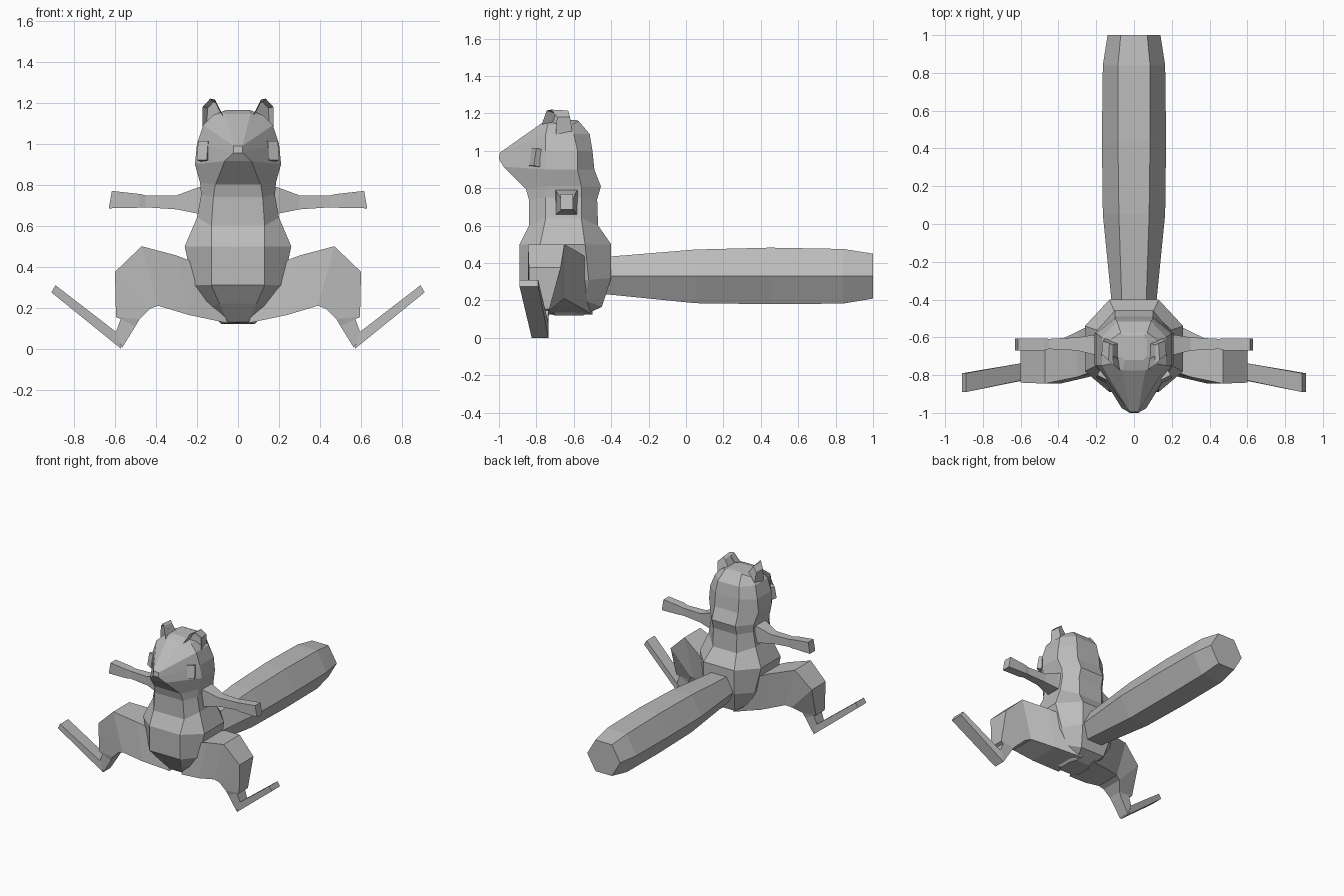
import bpy, bmesh, math
from mathutils import Vector, Matrix

grey = bpy.data.materials.new("fur grey")
grey.diffuse_color = (0.5, 0.5, 0.5, 1)


def finish(name, bm):
    bmesh.ops.recalc_face_normals(bm, faces=bm.faces)
    me = bpy.data.meshes.new(name)
    bm.to_mesh(me)
    bm.free()
    me.materials.append(grey)
    ob = bpy.data.objects.new(name, me)
    bpy.context.collection.objects.link(ob)
    return ob


def loft(name, rings):
    """Skin a list of equal-sized point rings and cap both ends."""
    bm = bmesh.new()
    vs = [[bm.verts.new(p) for p in r] for r in rings]
    n = len(vs[0])
    for a, b in zip(vs, vs[1:]):
        for i in range(n):
            j = (i + 1) % n
            bm.faces.new((a[i], a[j], b[j], b[i]))
    bm.faces.new(vs[0][::-1])
    bm.faces.new(vs[-1])
    return finish(name, bm)


def mirror(ob):
    m = ob.modifiers.new("mirror", 'MIRROR')
    m.use_mirror_merge = False
    return ob


def octagon(a, yf, zf, w, ys, ye, zs, b, yb, zb):
    """Front pair (a), two side pairs (w) and back pair (b)."""
    half = [(a, yf, zf), (w, ys, zs), (w, ye, zs), (b, yb, zb)]
    return half + [(-x, y, z) for x, y, z in reversed(half)]


# Body from pelvis to neck
loft("body", [
    octagon(.05, -.74, .13, .08, -.70, -.60, .12, .06, -.55, .12),
    octagon(.09, -.82, .22, .16, -.74, -.54, .20, .10, -.45, .165),
    octagon(.13, -.89, .31, .22, -.78, -.52, .31, .13, -.40, .32),
    octagon(.13, -.89, .50, .26, -.78, -.54, .50, .13, -.40, .50),
    octagon(.13, -.84, .60, .20, -.75, -.56, .64, .10, -.47, .60),
    octagon(.12, -.84, .74, .18, -.75, -.56, .75, .10, -.475, .74),
    octagon(.11, -.86, .81, .185, -.75, -.56, .81, .10, -.455, .81),
])

# Head with pointed muzzle
loft("head", [
    octagon(.11, -.86, .80, .185, -.75, -.56, .81, .10, -.455, .81),
    octagon(.065, -.975, .915, .21, -.74, -.58, .90, .10, -.49, .90),
    octagon(.022, -1.0, .955, .20, -.75, -.58, 1.0, .10, -.50, 1.0),
    octagon(.022, -.995, .99, .17, -.75, -.60, 1.09, .09, -.515, 1.09),
    octagon(.06, -.775, 1.145, .12, -.74, -.61, 1.14, .07, -.575, 1.16),
    octagon(.05, -.72, 1.165, .07, -.70, -.62, 1.16, .05, -.59, 1.165),
])

# Ears: outline pulled back to a smaller rear, front face hollowed
ear_front = [(.07, -.775, 1.13), (.112, -.745, 1.215), (.135, -.72, 1.22),
             (.172, -.69, 1.18), (.175, -.70, 1.03), (.13, -.76, 1.05)]
ear_back = [(.075, -.63, 1.13), (.115, -.64, 1.20), (.13, -.63, 1.215),
            (.165, -.62, 1.18), (.15, -.60, 1.05), (.11, -.60, 1.05)]
ear = loft("ear", [ear_front, ear_back])
bm = bmesh.new()
bm.from_mesh(ear.data)
front = min(bm.faces, key=lambda f: f.calc_center_median().y)
bmesh.ops.inset_individual(bm, faces=[front], thickness=.018, depth=0)
for v in front.verts:
    v.co += Vector((-.012, .04, 0))
bm.to_mesh(ear.data)
bm.free()
mirror(ear)

# Eyes: small tilted blocks
bm = bmesh.new()
bmesh.ops.create_cube(bm, size=1, matrix=Matrix.Translation((.155, -.785, .96))
                      @ Matrix.Rotation(math.radians(28), 4, 'Z')
                      @ Matrix.Rotation(math.radians(-10), 4, 'X')
                      @ Matrix.Diagonal((.055, .08, .095, 1)))
mirror(finish("eye", bm))


def block_limb(name, rings):
    """Rings given as (top x, top z), (bottom x, bottom z), front y, back y."""
    return mirror(loft(name, [
        [(t[0], f, t[1]), (t[0], b, t[1]), (u[0], b, u[1]), (u[0], f, u[1])]
        for t, u, f, b in rings]))


# Arms
block_limb("arm", [
    ((.14, .80), (.14, .65), -.70, -.57),
    ((.20, .785), (.20, .66), -.695, -.585),
    ((.30, .748), (.30, .68), -.67, -.60),
    ((.45, .748), (.45, .69), -.662, -.608),
    ((.48, .755), (.48, .688), -.67, -.605),
    ((.615, .77), (.63, .685), -.67, -.605),
])

# Legs
block_limb("leg", [
    ((.16, .40), (.05, .125), -.76, -.50),
    ((.30, .455), (.24, .165), -.81, -.57),
    ((.47, .50), (.39, .21), -.845, -.65),
    ((.60, .375), (.43, .195), -.84, -.67),
    ((.595, .155), (.48, .145), -.835, -.73),
    ((.572, .145), (.50, .11), -.83, -.735),
    ((.598, .075), (.565, .005), -.825, -.74),
])

# Feet: thin slabs rising outward to the toes
block_limb("foot", [
    ((.585, .075), (.57, .0), -.825, -.735),
    ((.89, .31), (.91, .275), -.89, -.79),
])

# Tail: long six-sided bar
loft("tail", [
    [(w, y, .33), (t, y, hi), (-t, y, hi), (-w, y, .33), (-t, y, lo), (t, y, lo)]
    for y, w, t, lo, hi in [
        (-.46, .115, .06, .235, .425), (-.40, .12, .065, .23, .435),
        (.05, .165, .08, .185, .472), (.45, .17, .085, .18, .482),
        (.84, .165, .085, .183, .475), (1.0, .14, .07, .21, .45)]
])
